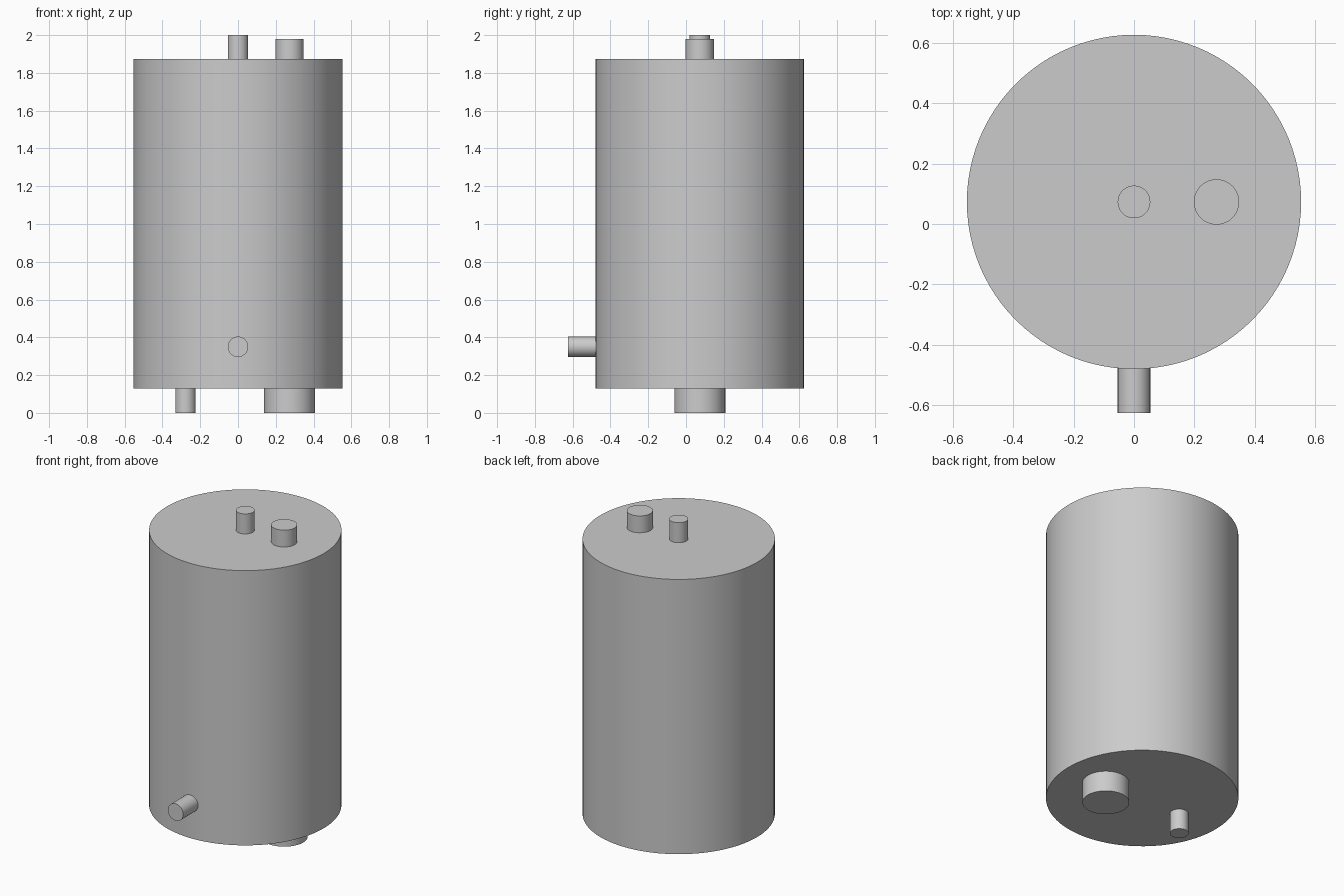
import bpy
from math import radians
from mathutils import Vector

cube = bpy.data.objects.get("Cube")
if cube:
    bpy.data.objects.remove(cube, do_unlink=True)

GREY = (0.6, 0.6, 0.6, 1.0)
grey = bpy.data.materials.new("plain_grey")
grey.use_nodes = True
grey.diffuse_color = GREY
grey.node_tree.nodes["Principled BSDF"].inputs["Base Color"].default_value = GREY


def cylinder(name, radius, start, end, sides=48):
    """Capped cylinder running from start to end."""
    start, end = Vector(start), Vector(end)
    axis = end - start
    bpy.ops.mesh.primitive_cylinder_add(
        vertices=sides, radius=radius, depth=axis.length,
        location=(start + end) / 2,
        rotation=axis.to_track_quat("Z", "Y").to_euler())
    obj = bpy.context.object
    obj.name = name
    obj.data.materials.append(grey)
    bpy.ops.object.shade_smooth_by_angle(angle=radians(30))
    return obj


AXIS_Y = 0.073      # the tank sits back so the front pipe stays in bounds
BOTTOM, TOP = 0.13, 1.873
SINK = 0.02         # how far pipes run into the tank
PIPE = 0.054
OFFSET = 0.273

# Main tank
cylinder("tank_body", 0.553, (0, AXIS_Y, BOTTOM), (0, AXIS_Y, TOP), 96)

# Fittings on the lid
cylinder("top_center_pipe", PIPE, (0, AXIS_Y, TOP - SINK), (0, AXIS_Y, 2))
cylinder("top_side_port", 0.075, (OFFSET, AXIS_Y, TOP - SINK), (OFFSET, AXIS_Y, 1.98))

# Fittings underneath
cylinder("bottom_wide_port", 0.135, (OFFSET, AXIS_Y, 0), (OFFSET, AXIS_Y, BOTTOM + SINK))
cylinder("bottom_drain_pipe", PIPE, (-OFFSET - 0.005, AXIS_Y, 0), (-OFFSET - 0.005, AXIS_Y, BOTTOM + SINK))

# Outlet low on the front wall
cylinder("front_outlet_pipe", PIPE, (0, -0.626, 0.35), (0, -0.46, 0.35))
